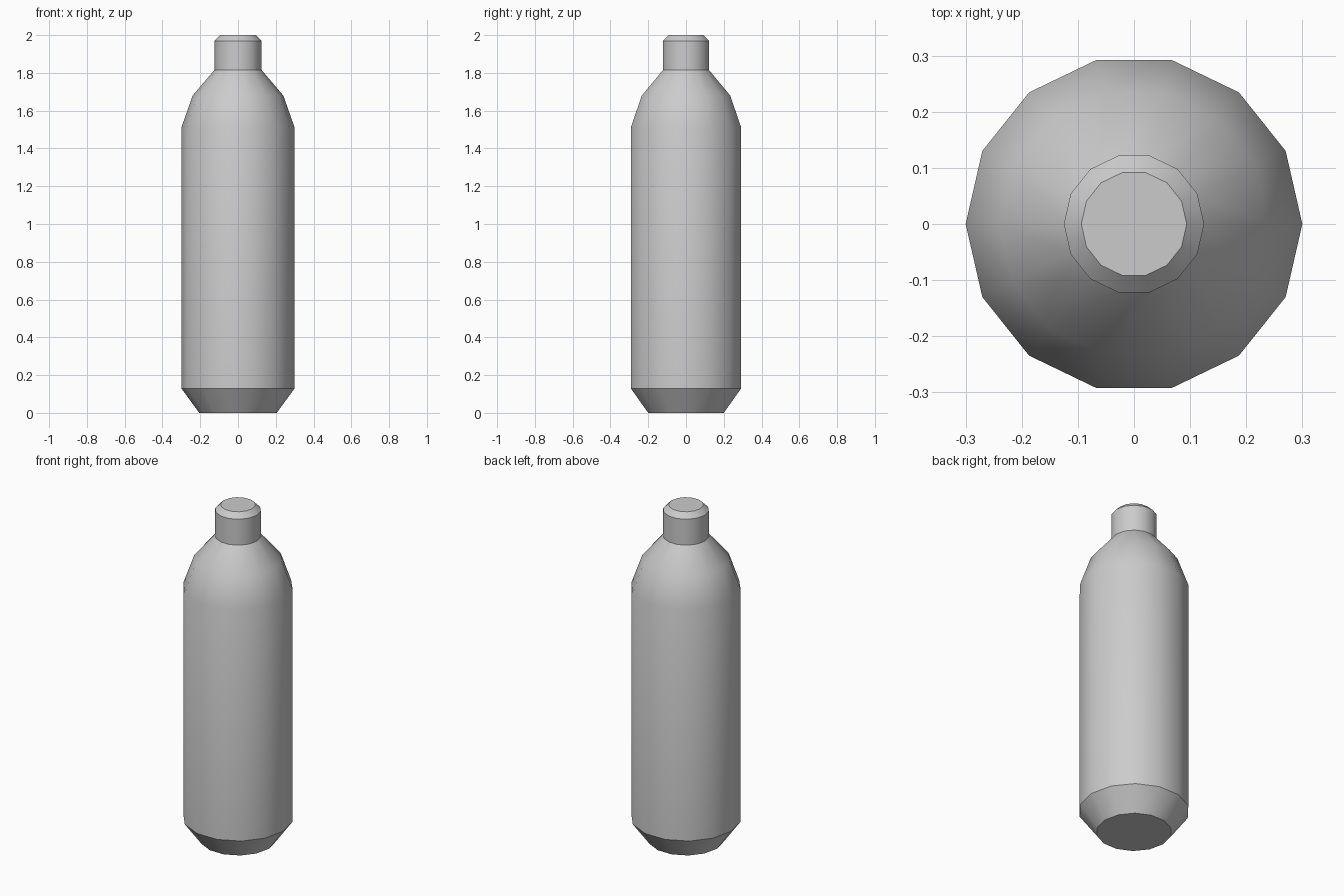
import bpy, bmesh, math

if "Cube" in bpy.data.objects:
    bpy.data.objects.remove(bpy.data.objects["Cube"])

SIDES = 14


def lathe(name, profile):
    """Revolve (radius, z) points around z, closing both ends with flat caps."""
    bm = bmesh.new()
    rings = []
    for r, z in profile:
        rings.append([bm.verts.new((r * math.cos(math.tau * i / SIDES),
                                    r * math.sin(math.tau * i / SIDES), z))
                      for i in range(SIDES)])
    for low, high in zip(rings, rings[1:]):
        for i in range(SIDES):
            j = (i + 1) % SIDES
            bm.faces.new((low[i], low[j], high[j], high[i]))
    bm.faces.new(rings[0][::-1])
    bm.faces.new(rings[-1])
    mesh = bpy.data.meshes.new(name)
    bm.to_mesh(mesh)
    bm.free()
    obj = bpy.data.objects.new(name, mesh)
    bpy.context.collection.objects.link(obj)
    bpy.ops.object.select_all(action='DESELECT')
    obj.select_set(True)
    bpy.context.view_layer.objects.active = obj
    bpy.ops.object.shade_smooth_by_angle(angle=math.radians(30))
    return obj


# Gas cartridge: chamfered base, straight wall, rounded shoulder, bevelled neck
lathe("cartridge", [
    (0.205, 0.0), (0.30, 0.13),
    (0.30, 1.51), (0.24, 1.68), (0.125, 1.815),
    (0.125, 1.97), (0.094, 2.0),
])
